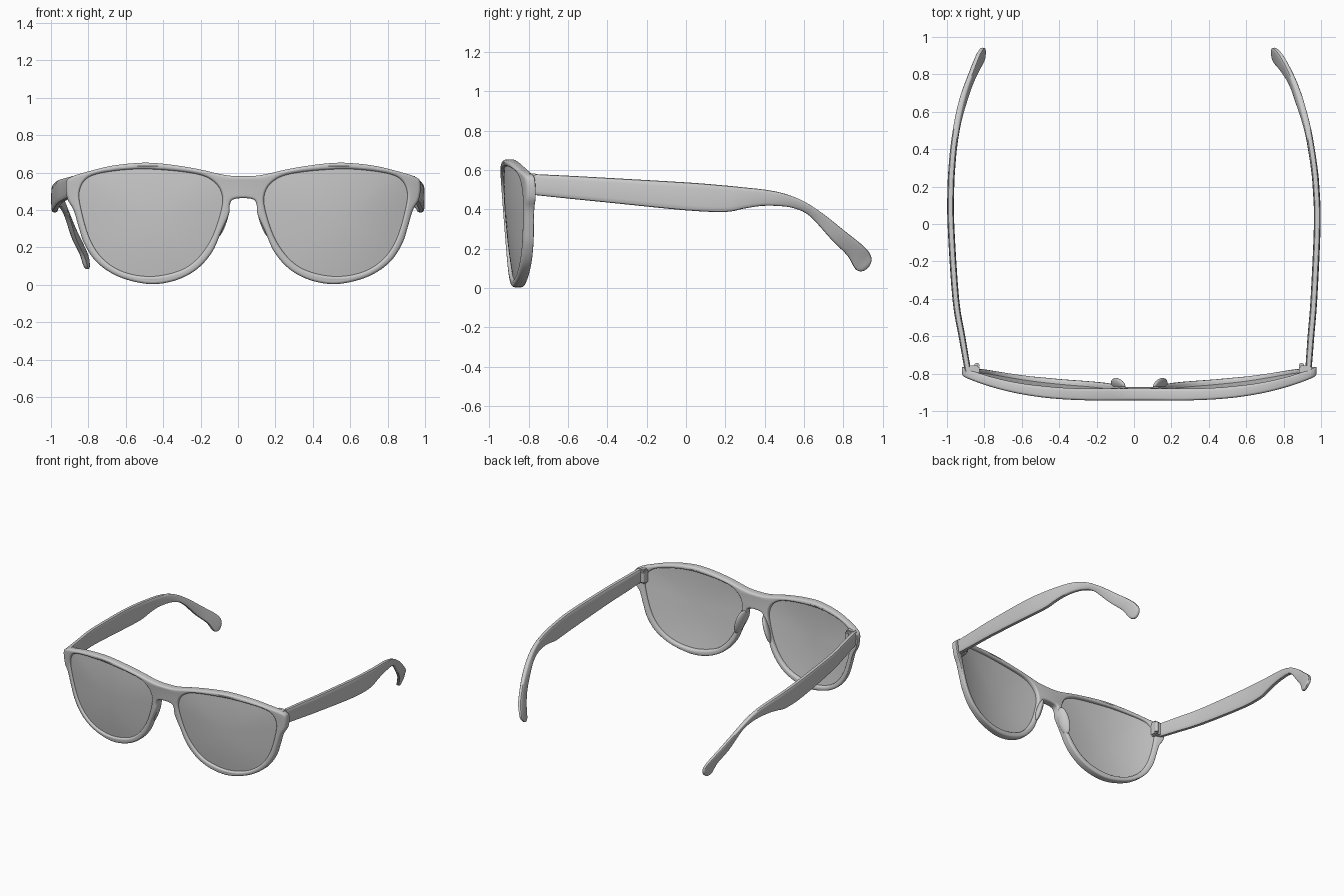
import bpy, bmesh, math
from mathutils import Vector, Matrix

if "Cube" in bpy.data.objects:
    bpy.data.objects.remove(bpy.data.objects["Cube"])

CX = 0.028  # centre line of the front frame
mat = bpy.data.materials.new("light_grey")
mat.diffuse_color = (0.6, 0.6, 0.6, 1)
mat.use_nodes = True
mat.node_tree.nodes["Principled BSDF"].inputs["Base Color"].default_value = mat.diffuse_color


def spline(pts, n, closed=True):
    """Catmull-Rom sampling of tuples of any size."""
    m, out = len(pts), []
    get = lambda i: Vector(pts[i % m] if closed else pts[max(0, min(m - 1, i))])
    for i in range(m if closed else m - 1):
        a, b, c, d = (get(i + k) for k in (-1, 0, 1, 2))
        for k in range(n):
            t = k / n
            out.append(0.5 * (2 * b + (c - a) * t + (2 * a - 5 * b + 4 * c - d) * t * t
                              + (3 * b - a - 3 * c + d) * t ** 3))
    if not closed:
        out.append(Vector(pts[-1]))
    return out


def wrap(x, z):
    """Depth of the curved, tilted front at a point."""
    return -0.913 + 0.15 * abs(x) ** 3 + 0.075 * (0.6 - z)


def finish(ob, angle=40):
    ob.data.materials.clear()
    ob.data.materials.append(mat)
    bpy.ops.object.select_all(action='DESELECT')
    ob.select_set(True)
    bpy.context.view_layer.objects.active = ob
    bpy.ops.object.shade_smooth_by_angle(angle=math.radians(angle))


def from_bmesh(name, bm, angle=40):
    bmesh.ops.recalc_face_normals(bm, faces=bm.faces)
    me = bpy.data.meshes.new(name)
    bm.to_mesh(me)
    bm.free()
    ob = bpy.data.objects.new(name, me)
    bpy.context.collection.objects.link(ob)
    finish(ob, angle)
    return ob


# half outlines as (x, z)
outer = [(0, .581), (.096, .587), (.246, .62), (.406, .645), (.54, .653), (.70, .637), (.834, .605),
         (.925, .575), (.948, .54), (.94, .46), (.907, .40), (.88, .31), (.85, .22), (.79, .128),
         (.70, .06), (.594, .02), (.476, .004), (.353, .027), (.246, .085), (.166, .176),
         (.118, .283), (.077, .375), (.072, .427), (.055, .456), (0, .464)]
lens = [(.503, .619), (.26, .595), (.155, .55), (.112, .475), (.123, .379), (.171, .245),
        (.246, .139), (.342, .075), (.492, .045), (.64, .069), (.75, .139), (.82, .245),
        (.865, .395), (.876, .501), (.826, .576), (.69, .609)]
mirror = lambda pts: [(-x, z) for x, z in reversed(pts)]
lens_loop = spline(lens, 6)

# front frame: filled outline with two lens holes, rounded, then wrapped
cu = bpy.data.curves.new("front_frame", 'CURVE')
cu.dimensions, cu.fill_mode = '2D', 'BOTH'
cu.extrude, cu.bevel_depth, cu.bevel_resolution, cu.offset = 0.018, 0.014, 3, -0.014
for loop in (spline(outer + mirror(outer[1:-1]), 5), lens_loop, mirror(lens_loop)):
    sp = cu.splines.new('POLY')
    sp.points.add(len(loop) - 1)
    for p, (x, z) in zip(sp.points, loop):
        p.co = (x, z, 0, 1)
    sp.use_cyclic_u = True
frame = bpy.data.objects.new("front_frame", cu)
bpy.context.collection.objects.link(frame)
frame.select_set(True)
bpy.context.view_layer.objects.active = frame
bpy.ops.object.convert(target='MESH')
frame = bpy.context.view_layer.objects.active
bm = bmesh.new()
bm.from_mesh(frame.data)
bmesh.ops.remove_doubles(bm, verts=bm.verts, dist=0.0002)
for v in bm.verts:
    x, z, d = v.co
    if d > 0:
        d *= 1 - 0.5 * x * x
    v.co = (x + CX, wrap(x, z) + d, z)
bmesh.ops.recalc_face_normals(bm, faces=bm.faces)
bm.to_mesh(frame.data)
bm.free()
finish(frame)

# lenses: domed front and back skins from concentric rings
mid = Vector((.49, .345))
for side, s in (("left", -1), ("right", 1)):
    bm = bmesh.new()
    rows = [(k / 7, -0.016) for k in range(1, 8)] + [(k / 7, 0.004) for k in range(7, 0, -1)]
    rings = []
    for r, d in rows:
        ring = []
        for p in lens_loop:
            q = mid + (p - mid) * r * 1.01
            y = wrap(q.x, q.y) + d - 0.016 * (1 - r * r)
            ring.append(bm.verts.new((s * q.x + CX, y, q.y)))
        rings.append(ring)
    n = len(lens_loop)
    for a, b in zip(rings, rings[1:]):
        for i in range(n):
            j = (i + 1) % n
            bm.faces.new((a[i], a[j], b[j], b[i]))
    bm.faces.new(rings[0])
    bm.faces.new(rings[-1])
    from_bmesh(side + "_lens", bm)

# temple arms: (top y, top z, bottom y, bottom z, left x, right x, thickness)
arm = [(-.79, .58, -.79, .475, -.887, .932, .034), (-.6, .571, -.6, .455, -.92, .946, .036),
       (-.4, .56, -.4, .435, -.953, .962, .036), (0, .537, 0, .395, -.979, .98, .036),
       (.2, .521, .2, .387, -.979, .973, .036), (.3, .511, .29, .403, -.974, .964, .036),
       (.4, .50, .38, .417, -.966, .95, .036), (.5, .48, .47, .417, -.953, .933, .035),
       (.6, .44, .55, .405, -.936, .91, .034), (.7, .375, .63, .365, -.912, .882, .033),
       (.8, .295, .74, .245, -.875, .842, .032), (.9, .215, .82, .165, -.836, .79, .031),
       (.937, .17, .858, .10, -.815, .758, .03), (.942, .135, .885, .085, -.806, .747, .027),
       (.932, .11, .91, .09, -.802, .742, .016)]
for side, col in (("left", 4), ("right", 5)):
    bm = bmesh.new()
    rings = []
    for st in spline(arm, 4, closed=False):
        top = Vector((st[col], st[0], st[1]))
        bot = Vector((st[col], st[2], st[3]))
        ring = []
        for k in range(16):  # superellipse section
            a = math.tau * k / 16
            u = math.copysign(abs(math.cos(a)) ** 0.5, math.cos(a))
            w = math.copysign(abs(math.sin(a)) ** 0.5, math.sin(a))
            p = (top + bot) / 2 + (top - bot) / 2 * u
            p.x += w * st[6] / 2
            ring.append(bm.verts.new(p))
        rings.append(ring)
    for a, b in zip(rings, rings[1:]):
        for i in range(16):
            j = (i + 1) % 16
            bm.faces.new((a[i], a[j], b[j], b[i]))
    bm.faces.new(rings[0])
    bm.faces.new(rings[-1])
    from_bmesh(side + "_temple_arm", bm)

# hinges and nose pads
for side, s in (("left", -1), ("right", 1)):
    bm = bmesh.new()
    bmesh.ops.create_cube(bm, size=1, matrix=Matrix.Translation((s * .89 + CX, -.782, .527))
                          @ Matrix.Diagonal((.07, .05, .11, 1)))
    bmesh.ops.bevel(bm, geom=bm.edges[:], offset=.008, segments=2, affect='EDGES')
    from_bmesh(side + "_hinge_block", bm)
    bm = bmesh.new()
    bmesh.ops.create_cone(bm, cap_ends=True, segments=16, radius1=.014, radius2=.014, depth=.075,
                          matrix=Matrix.Translation((s * .868 + CX, -.757, .527)))
    from_bmesh(side + "_hinge_barrel", bm)
    bm = bmesh.new()
    bmesh.ops.create_uvsphere(bm, u_segments=20, v_segments=12, radius=1,
                              matrix=Matrix.Translation((s * .112 + CX, -.862, .345))
                              @ Matrix.Rotation(s * math.radians(-18), 4, 'Y')
                              @ Matrix.Rotation(s * math.radians(-25), 4, 'Z')
                              @ Matrix.Diagonal((.02, .042, .10, 1)))
    from_bmesh(side + "_nose_pad", bm)
